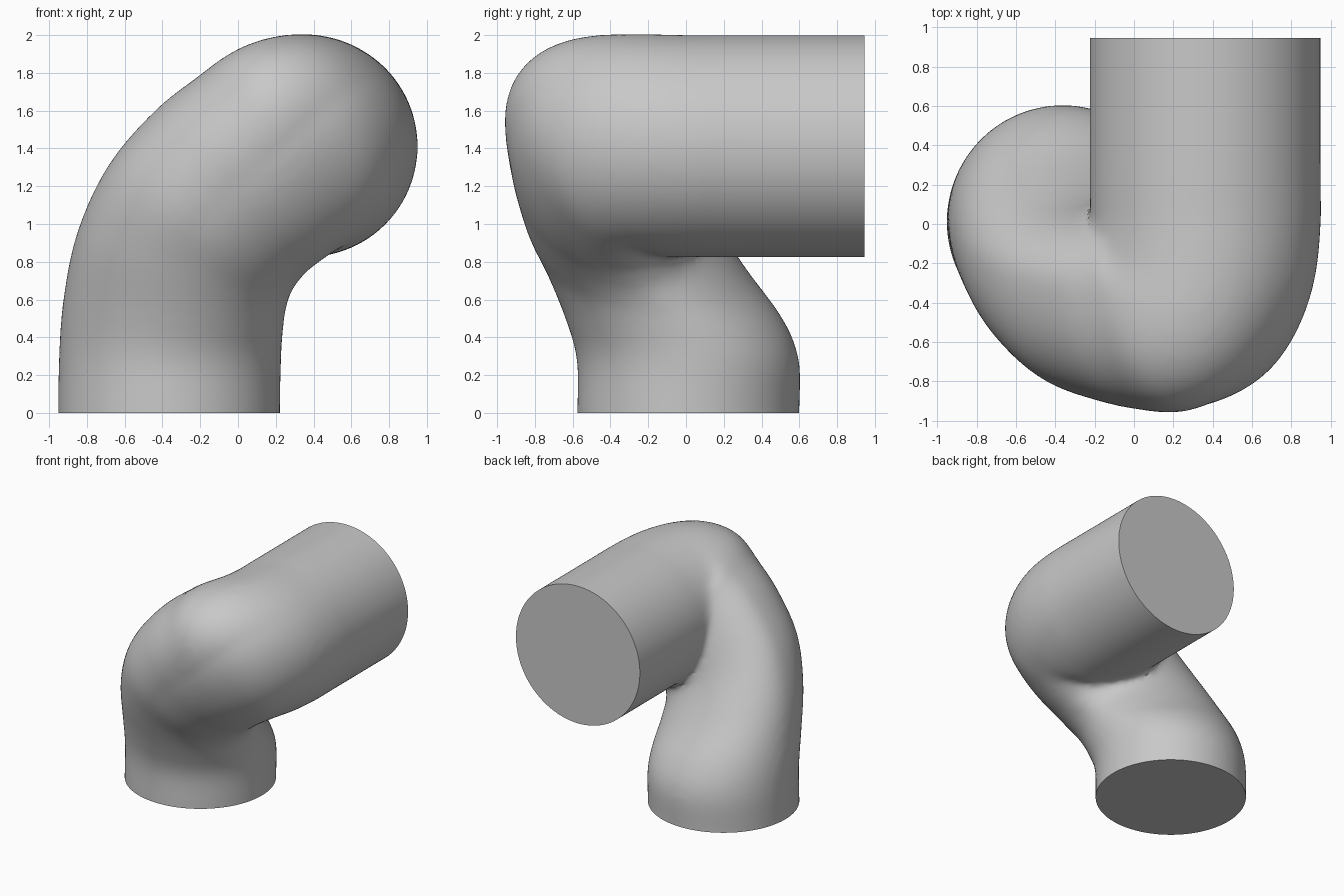
import bpy, bmesh, math
from mathutils import Vector

default = bpy.data.objects.get("Cube")
if default:
    bpy.data.objects.remove(default, do_unlink=True)

RADIUS = 0.588
END_Y = 0.945
SIDES = 64
STEPS = 6
UP_REF = Vector((-0.7, 0, 0.7))

# Key sections along the bent pipe, overlong at both ends:
# centre, facing direction, (outer scale, upper outer bulge, inner scale)
KEYS = [
    ((-0.365, 0.012, -0.2), (0, 0, 1), (1, 0, 1)),
    ((-0.365, 0.012, 0), (0, 0, 1), (1, 0, 1)),
    ((-0.36, 0.01, 0.28), (0.04, 0, 1), (1, 0, 1)),
    ((-0.345, -0.05, 0.5), (0.15, 0, 0.99), (1, 0, 0.95)),
    ((-0.30, -0.15, 0.75), (0.33, 0, 0.94), (1, 0.03, 0.78)),
    ((-0.20, -0.25, 0.98), (0.55, -0.03, 0.83), (1, 0.06, 0.65)),
    ((-0.05, -0.31, 1.16), (0.75, 0, 0.66), (1, 0.08, 0.65)),
    ((0.07, -0.345, 1.26), (0.84, 0.1, 0.52), (1, 0.11, 0.75)),
    ((0.18, -0.355, 1.34), (0.79, 0.38, 0.5), (1.05, 0.15, 0.85)),
    ((0.26, -0.33, 1.385), (0.58, 0.72, 0.37), (1.07, 0.08, 0.95)),
    ((0.33, -0.2, 1.405), (0.22, 0.96, 0.15), (1.03, 0.02, 1)),
    ((0.362, 0, 1.412), (0, 1, 0), (1, 0, 1)),
    ((0.362, 0.25, 1.412), (0, 1, 0), (1, 0, 1)),
    ((0.362, 1.15, 1.412), (0, 1, 0), (1, 0, 1)),
]


def spline(values, i, t):
    """Smooth blend between key i and key i + 1."""
    a, b = values[i], values[i + 1]
    before = values[i - 1] if i else a
    after = values[min(i + 2, len(values) - 1)]
    m0, m1 = (b - before) / 2, (after - a) / 2
    s = 1 - t
    return (a * (s * s * (1 + 2 * t)) + b * (t * t * (3 - 2 * t))
            + m0 * (t * s * s) - m1 * (t * t * s))


def add_ring(bm, centre, normal, shape):
    outer, bulge, inner = shape
    n = normal.normalized()
    u = (UP_REF - n * UP_REF.dot(n)).normalized()
    d = n.cross(u)
    ring = []
    for k in range(SIDES):
        angle = math.tau * k / SIDES
        c, s = math.cos(angle), math.sin(angle)
        r = RADIUS
        if c > 0:
            # Fuller above the bend, slimmer below it
            r *= 1 + bulge * 2.6 * s * c * c * (1 if s > 0 else 0.4)
        out = c * (outer if c > 0 else inner)
        ring.append(bm.verts.new(centre + (d * out + u * s) * r))
    return ring


def cut_flat(bm, point, normal):
    """Trim everything beyond a plane and close the opening."""
    cut = bmesh.ops.bisect_plane(
        bm, geom=bm.verts[:] + bm.edges[:] + bm.faces[:], dist=1e-5,
        plane_co=point, plane_no=normal, clear_outer=True)
    rim = [e for e in cut["geom_cut"] if isinstance(e, bmesh.types.BMEdge)]
    bmesh.ops.holes_fill(bm, edges=rim, sides=0)


# Sweep the sections into a closed pipe
centres, normals, shapes = ([Vector(k[part]) for k in KEYS] for part in range(3))
bm = bmesh.new()
rings = []
for i in range(len(KEYS) - 1):
    last = i == len(KEYS) - 2
    for step in range(STEPS + (1 if last else 0)):
        t = step / STEPS
        rings.append(add_ring(bm, spline(centres, i, t), spline(normals, i, t),
                              spline(shapes, i, t)))
for lower, upper in zip(rings, rings[1:]):
    for k in range(SIDES):
        j = (k + 1) % SIDES
        bm.faces.new((lower[k], lower[j], upper[j], upper[k]))
bm.faces.new(list(reversed(rings[0])))
bm.faces.new(rings[-1])
mesh = bpy.data.meshes.new("bent_pipe")
bm.to_mesh(mesh)
bm.free()
pipe = bpy.data.objects.new("bent_pipe", mesh)
bpy.context.collection.objects.link(pipe)

# Merge the tight inner bend into one smooth skin
remesh = pipe.modifiers.new("merge_skin", "REMESH")
remesh.mode = "VOXEL"
remesh.voxel_size = 0.025
smooth = pipe.modifiers.new("soften_bend", "SMOOTH")
smooth.factor = 0.5
smooth.iterations = 14
bpy.context.view_layer.update()
skin = bpy.data.meshes.new_from_object(
    pipe.evaluated_get(bpy.context.evaluated_depsgraph_get()))
pipe.modifiers.clear()

# Flat ends
bm = bmesh.new()
bm.from_mesh(skin)
cut_flat(bm, (0, 0, 0), (0, 0, -1))
cut_flat(bm, (0, END_Y, 0), (0, 1, 0))
bmesh.ops.recalc_face_normals(bm, faces=bm.faces[:])
bm.to_mesh(mesh)
bm.free()
bpy.data.meshes.remove(skin)

# Plain grey material
grey = bpy.data.materials.new("light_grey")
grey.use_nodes = True
colour = (0.58, 0.58, 0.58, 1)
grey.diffuse_color = colour
grey.node_tree.nodes["Principled BSDF"].inputs["Base Color"].default_value = colour
mesh.materials.append(grey)

bpy.ops.object.select_all(action="DESELECT")
pipe.select_set(True)
bpy.context.view_layer.objects.active = pipe
bpy.ops.object.shade_smooth_by_angle(angle=math.radians(40))
